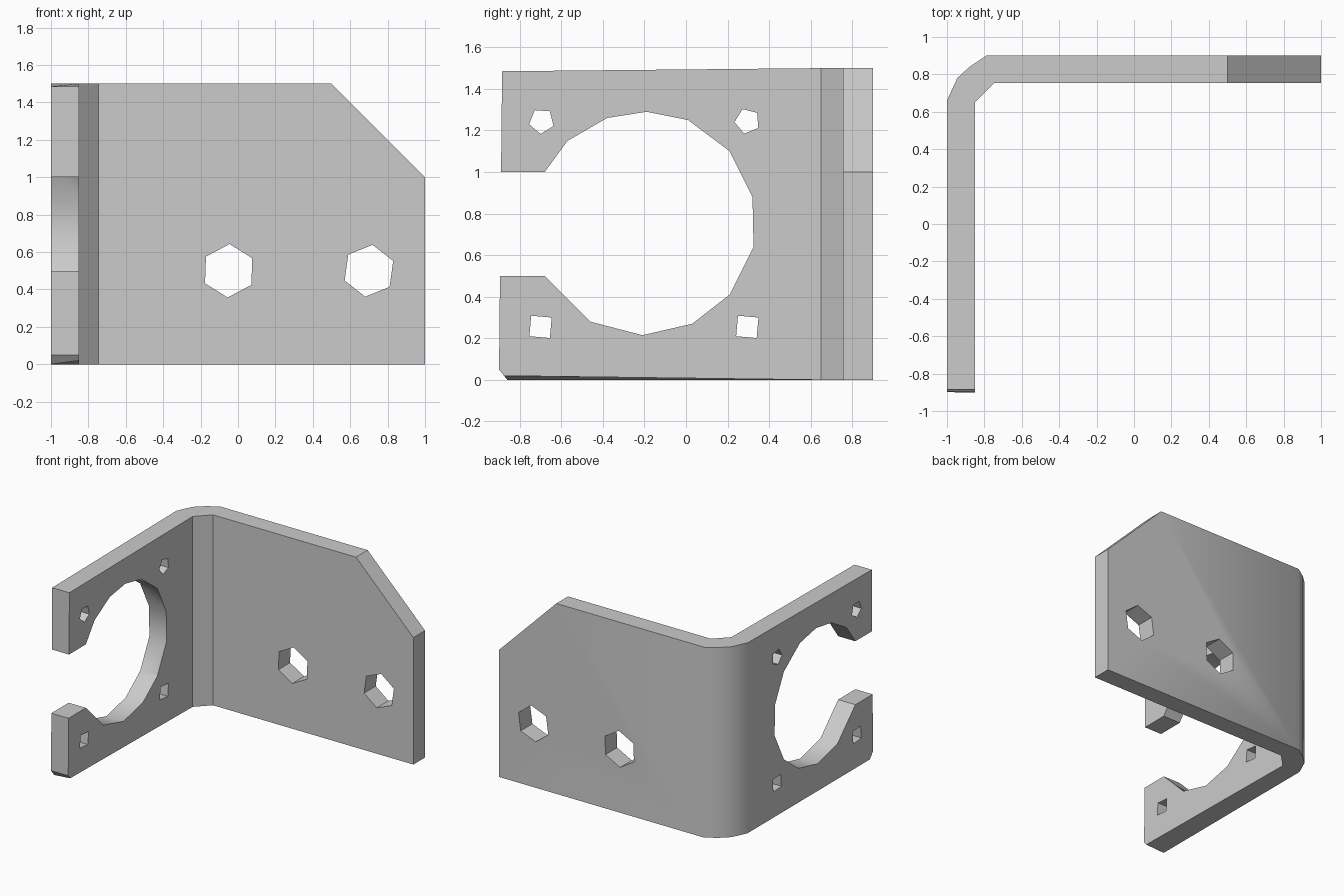
import bpy, bmesh, math
from mathutils import Vector

cube = bpy.data.objects.get("Cube")
if cube:
    bpy.data.objects.remove(cube)

steel = bpy.data.materials.new("plain_grey")
steel.use_nodes = True
grey = (0.6, 0.6, 0.6, 1)
steel.diffuse_color = grey
steel.node_tree.nodes["Principled BSDF"].inputs["Base Color"].default_value = grey


def add_prism(bm, points, depth):
    """Extrude a closed outline of 3D points along a vector."""
    face = bm.faces.new([bm.verts.new(p) for p in points])
    moved = bmesh.ops.extrude_face_region(bm, geom=[face])["geom"]
    verts = [g for g in moved if isinstance(g, bmesh.types.BMVert)]
    bmesh.ops.translate(bm, verts=verts, vec=Vector(depth))


def make_object(name, bm):
    bmesh.ops.recalc_face_normals(bm, faces=bm.faces)
    mesh = bpy.data.meshes.new(name)
    bm.to_mesh(mesh)
    bm.free()
    mesh.materials.append(steel)
    obj = bpy.data.objects.new(name, mesh)
    bpy.context.collection.objects.link(obj)
    return obj


def ring(u, v, radius, sides, turn):
    """Regular polygon whose first corner lies at the given angle."""
    angles = [math.radians(turn + 360 * i / sides) for i in range(sides)]
    return [(u + radius * math.cos(a), v + radius * math.sin(a)) for a in angles]


# Bent plate: L-shaped outline seen from above, raised to full height
outline = [(-1, -0.9), (-1, 0.66), (-0.945, 0.78), (-0.88, 0.84), (-0.79, 0.9),
           (1, 0.9), (1, 0.755), (-0.745, 0.755), (-0.85, 0.65), (-0.85, -0.9)]
bm = bmesh.new()
add_prism(bm, [(x, y, 0) for x, y in outline], (0, 0, 1.5))
# Slightly lowered free top edge and raised inner bottom corner
for v in bm.verts:
    if v.co.y < -0.8:
        if v.co.z > 1:
            v.co.z, v.co.y = 1.485, -0.885
        elif v.co.x > -0.9:
            v.co.z = 0.02
bracket = make_object("bent_bracket", bm)

# Cutters for the openings
bm = bmesh.new()
opening = [(-1.1, 1), (-0.68, 1), (-0.57, 1.15), (-0.38, 1.26), (-0.19, 1.29),
           (0.01, 1.25), (0.21, 1.1), (0.32, 0.88), (0.325, 0.64), (0.21, 0.41),
           (0.03, 0.27), (-0.21, 0.215), (-0.46, 0.28), (-0.68, 0.5), (-1.1, 0.5)]
screw_holes = [ring(-0.695, 1.245, 0.062, 5, 50), ring(0.295, 1.245, 0.062, 5, 40),
               ring(-0.7, 0.255, 0.07, 4, 40), ring(0.295, 0.255, 0.07, 4, 40)]
corner = [(-0.95, -0.1), (-0.95, 0.05), (-0.9, 0.05), (-0.86, 0), (-0.86, -0.1)]
for shape in [opening, corner] + screw_holes:
    add_prism(bm, [(-1.2, y, z) for y, z in shape], (0.5, 0, 0))

bolt_holes = [ring(-0.05, 0.5, 0.143, 6, 88), ring(0.7, 0.5, 0.14, 6, 82)]
slanted_corner = [(0.5, 1.5), (1, 1), (1.2, 0.8), (1.2, 1.7), (0.3, 1.7)]
for shape in bolt_holes + [slanted_corner]:
    add_prism(bm, [(x, 0.6, z) for x, z in shape], (0, 0.5, 0))
cutter = make_object("opening_cutter", bm)
cutter.hide_render = True

# Cut the openings and drop the cutter
bpy.context.view_layer.objects.active = bracket
bracket.select_set(True)
cut = bracket.modifiers.new("openings", "BOOLEAN")
cut.operation = "DIFFERENCE"
cut.solver = "EXACT"
cut.object = cutter
bpy.ops.object.modifier_apply(modifier=cut.name)
bpy.data.objects.remove(cutter)

# Smooth the bend and the round opening, keep the edges sharp
bpy.ops.object.shade_smooth_by_angle(angle=math.radians(35))
